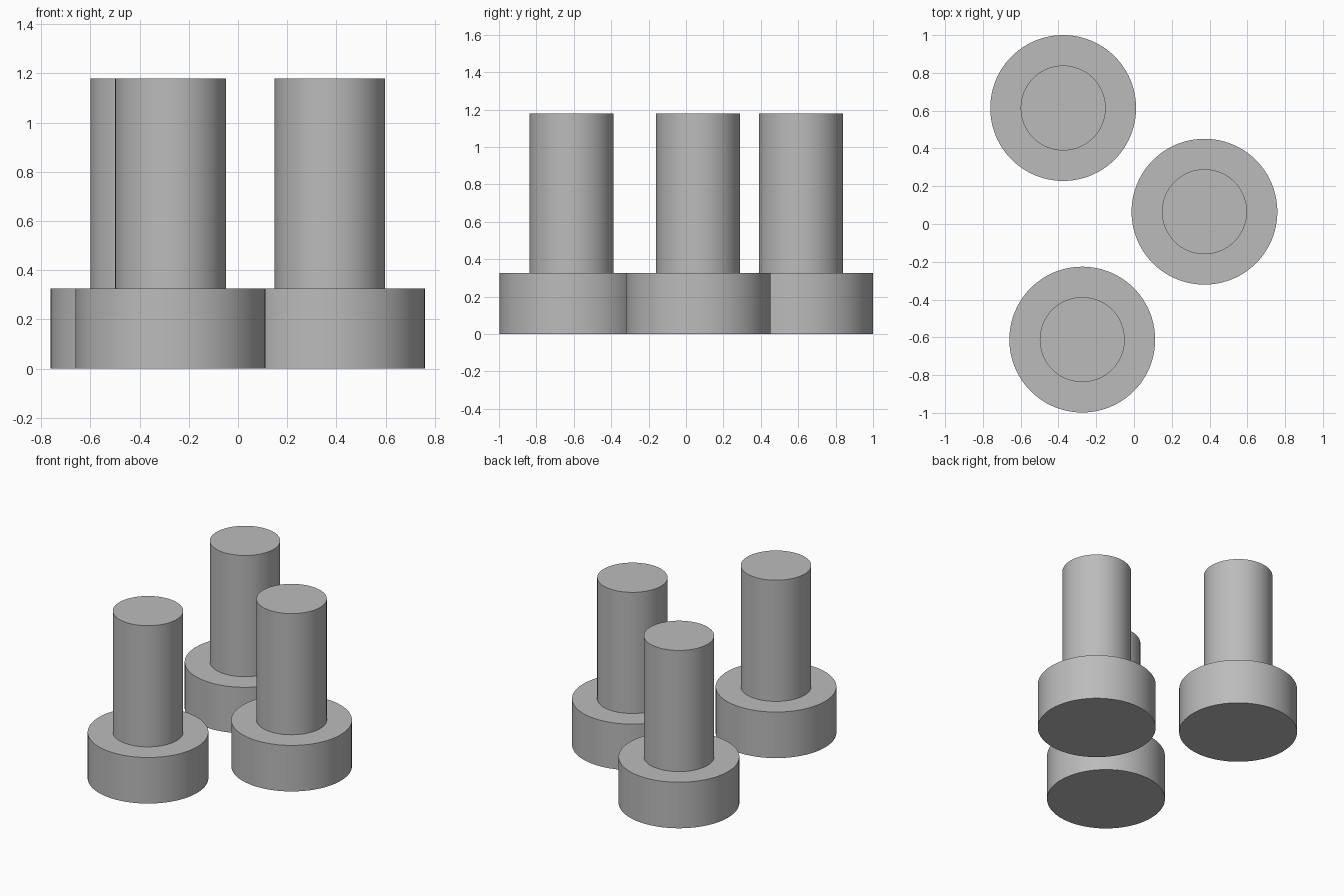
import bpy, bmesh, math
from mathutils import Matrix

if "Cube" in bpy.data.objects:
    bpy.data.objects.remove(bpy.data.objects["Cube"])

# Single plain grey for every bolt
grey = bpy.data.materials.new("steel_grey")
grey.diffuse_color = (0.5, 0.5, 0.5, 1)
grey.use_nodes = True
grey.node_tree.nodes["Principled BSDF"].inputs["Base Color"].default_value = grey.diffuse_color

HEAD_R, HEAD_H = 0.386, 0.325
SHANK_R, TOP = 0.225, 1.18
SIDES = 96


def bolt(name, x, y):
    """Stepped round bolt: wide head on the floor, narrow shank rising from it."""
    bm = bmesh.new()
    profile = [(HEAD_R, 0), (HEAD_R, HEAD_H), (SHANK_R, HEAD_H), (SHANK_R, TOP)]
    rings = []
    for r, z in profile:
        ring = bmesh.ops.create_circle(bm, segments=SIDES, radius=r,
                                       matrix=Matrix.Translation((0, 0, z)))
        rings.append(ring["verts"])
    for a, b in zip(rings, rings[1:]):
        for i in range(SIDES):
            j = (i + 1) % SIDES
            bm.faces.new((a[i], a[j], b[j], b[i]))
    bm.faces.new(rings[0])
    bm.faces.new(rings[-1])
    bmesh.ops.recalc_face_normals(bm, faces=bm.faces)
    mesh = bpy.data.meshes.new(name)
    bm.to_mesh(mesh)
    bm.free()
    mesh.materials.append(grey)
    obj = bpy.data.objects.new(name, mesh)
    obj.location = (x, y, 0)
    bpy.context.collection.objects.link(obj)
    bpy.ops.object.select_all(action="DESELECT")
    obj.select_set(True)
    bpy.context.view_layer.objects.active = obj
    bpy.ops.object.shade_smooth_by_angle(angle=math.radians(30))


# Three identical bolts standing on their heads
bolt("back_bolt", -0.375, 0.614)
bolt("right_bolt", 0.373, 0.065)
bolt("front_bolt", -0.274, -0.612)
